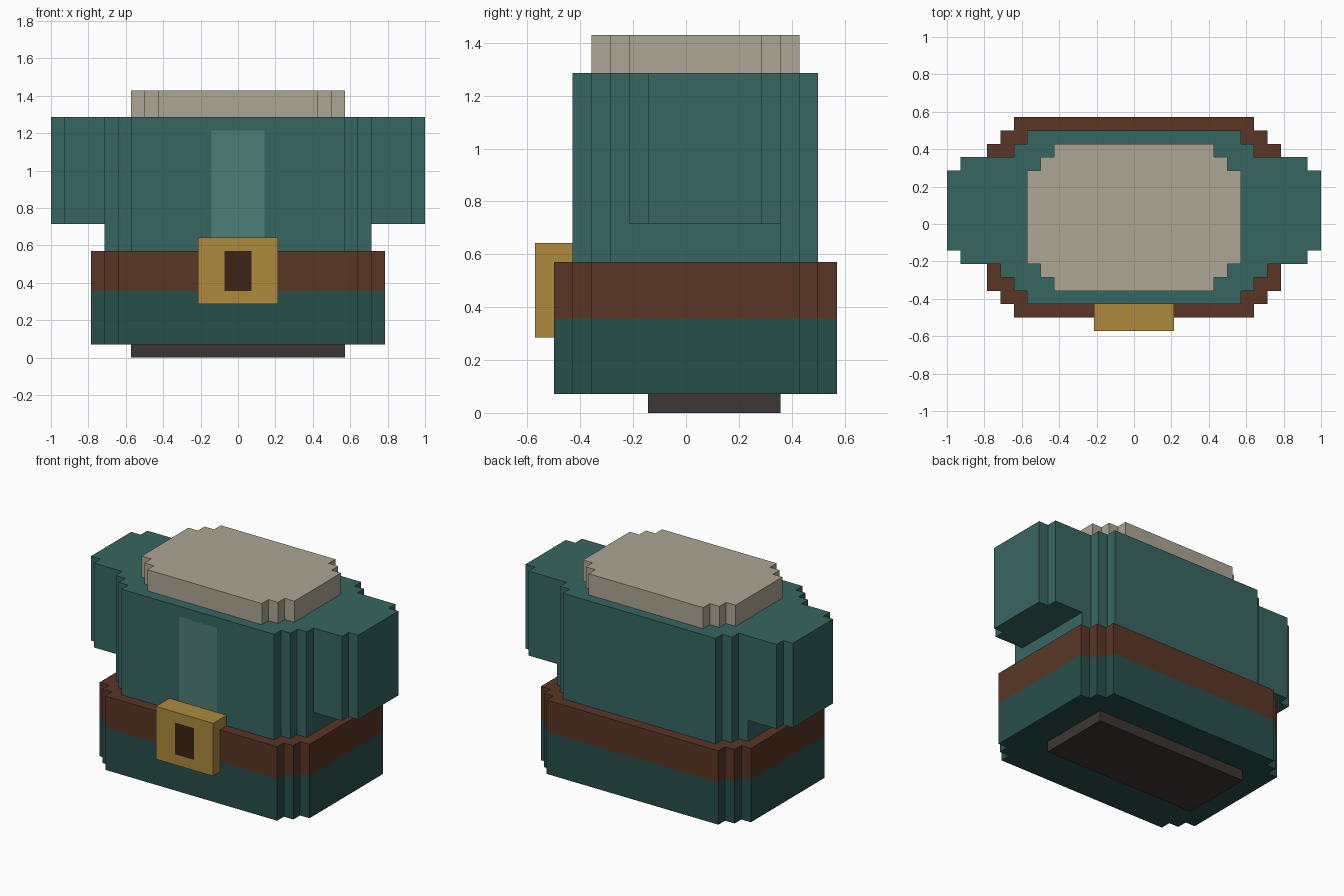
import bpy, bmesh

if "Cube" in bpy.data.objects:
    bpy.data.objects.remove(bpy.data.objects["Cube"])

U = 2 / 28  # one voxel


def material(name, rgb):
    m = bpy.data.materials.new(name)
    m.diffuse_color = (*[(c / 255) ** 2.2 for c in rgb], 1)
    m.use_nodes = True
    m.node_tree.nodes["Principled BSDF"].inputs["Base Color"].default_value = m.diffuse_color
    return m


TEAL = material("teal", (58, 102, 98))
DARK_TEAL = material("dark_teal", (44, 80, 77))
LIGHT_TEAL = material("light_teal", (80, 124, 119))
BROWN = material("brown", (90, 57, 41))
DARK_BROWN = material("dark_brown", (62, 40, 30))
GOLD = material("gold", (172, 137, 64))
CREAM = material("cream", (172, 165, 147))
CHARCOAL = material("charcoal", (64, 57, 55))


def right_steps(tiers):
    """Right-hand stepped edge, front to back; tiers are (x, y0, y1), widest first."""
    front, back = [], []
    for i, (x, y0, y1) in enumerate(tiers):
        if i:
            front.insert(0, (x, tiers[i - 1][1]))
            back.append((x, tiers[i - 1][2]))
        front.insert(0, (x, y0))
        back.append((x, y1))
    # order each step so it runs riser, then tread
    pts = []
    for i in range(len(tiers) - 1, -1, -1):
        x, y0, _ = tiers[i]
        pts.append((x, y0))
        if i:
            pts.append((x, tiers[i - 1][1]))
    return pts + [(x, {y0: y1 for _, y0, y1 in tiers}[y]) for x, y in reversed(pts)]


def prism(name, outline, z0, z1, mat, patch=None):
    """Extrude an outline in voxel units; patch = (half width, z0, z1, material) on the front."""
    bm = bmesh.new()
    face = bm.faces.new([bm.verts.new((x * U, y * U, z0 * U)) for x, y in outline])
    ext = bmesh.ops.extrude_face_region(bm, geom=[face])["geom"]
    bmesh.ops.translate(bm, vec=(0, 0, (z1 - z0) * U),
                        verts=[g for g in ext if isinstance(g, bmesh.types.BMVert)])
    bmesh.ops.recalc_face_normals(bm, faces=bm.faces)
    mesh = bpy.data.meshes.new(name)
    mesh.materials.append(mat)
    if patch:
        w, p0, p1, pmat = patch
        mesh.materials.append(pmat)
        y = min(v.co.y for v in bm.verts)
        for co, no in (((-w, 0, 0), (1, 0, 0)), ((w, 0, 0), (1, 0, 0)),
                       ((0, 0, p0), (0, 0, 1)), ((0, 0, p1), (0, 0, 1))):
            bmesh.ops.bisect_plane(bm, geom=bm.verts[:] + bm.edges[:] + bm.faces[:],
                                   plane_co=[c * U for c in co], plane_no=no, dist=1e-5)
        for f in bm.faces:
            c = f.calc_center_median()
            if abs(c.y - y) < 1e-4 and abs(c.x) < w * U and p0 * U < c.z < p1 * U:
                f.material_index = 1
    bm.to_mesh(mesh)
    bm.free()
    obj = bpy.data.objects.new(name, mesh)
    bpy.context.collection.objects.link(obj)
    return obj


def symmetric(tiers):
    right = right_steps(tiers)
    return right + [(-x, y) for x, y in reversed(right)]


# Body, from the ground up
hips = [(11, -5, 6), (10, -6, 7), (9, -7, 8)]
prism("leg_base", symmetric([(8, -2, 5)]), 0, 1, CHARCOAL)
prism("skirt", symmetric(hips), 1, 5, DARK_TEAL)
prism("belt", symmetric(hips), 5, 8, BROWN)
prism("torso", symmetric([(10, -4, 5), (9, -5, 6), (8, -6, 7)]), 8, 18, TEAL,
      patch=(2, 8, 17, LIGHT_TEAL))
prism("collar", symmetric([(8, -3, 4), (7, -4, 5), (6, -5, 6)]), 18, 20, CREAM)

# Buckle with a dark centre
prism("buckle", symmetric([(3, -8, -6)]), 4, 9, GOLD, patch=(1, 5, 8, DARK_BROWN))

# Sleeves
sleeve = [(10, -3)] + right_steps([(14, -2, 4), (13, -3, 5)]) + [(10, 5)]
for side, s in (("right", 1), ("left", -1)):
    prism(side + "_sleeve", [(s * x, y) for x, y in sleeve], 10, 18, TEAL)
